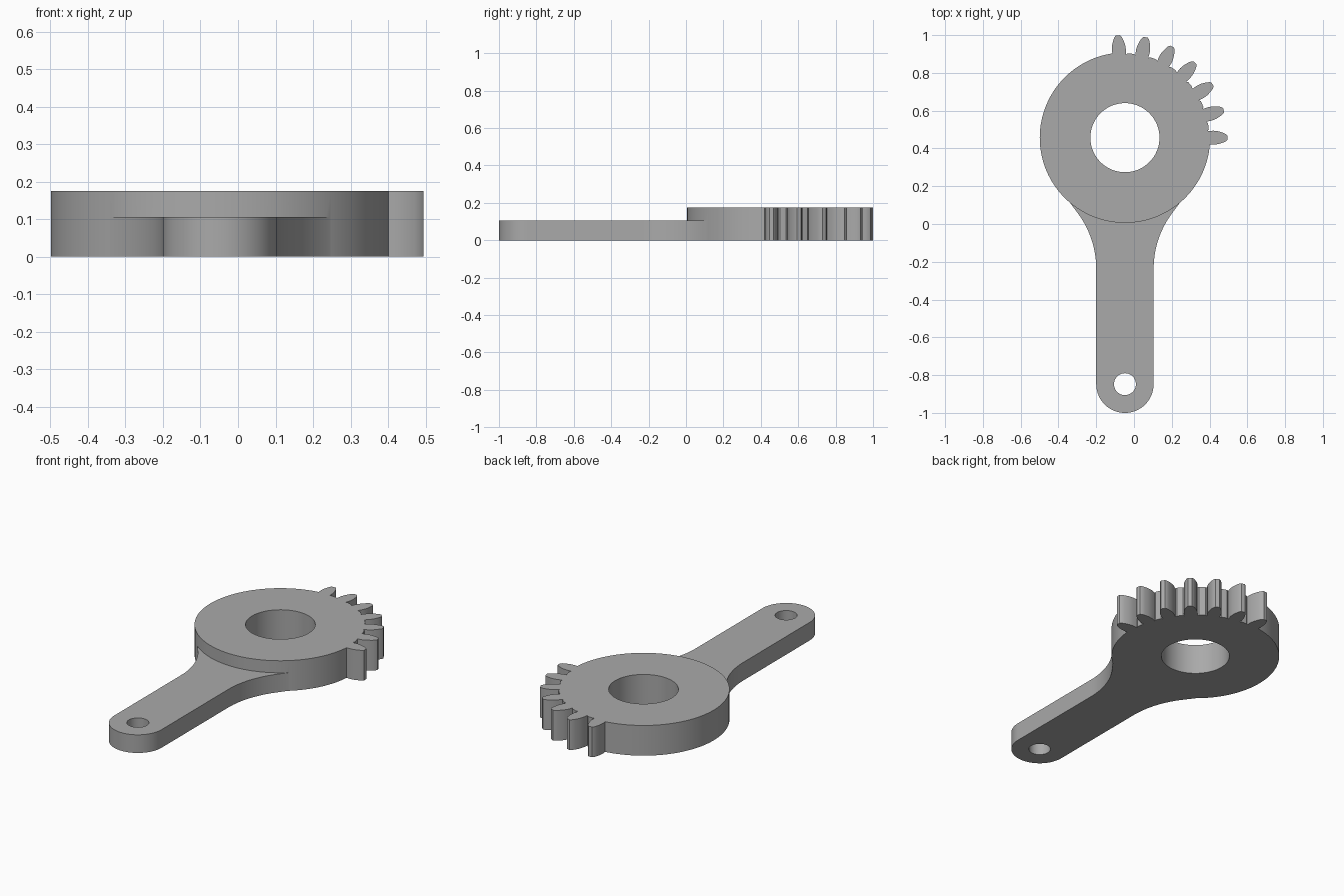
import bpy, bmesh
from math import sin, cos, tan, pi, radians, asin, sqrt
from mathutils import Vector

old = bpy.data.objects.get("Cube")
if old:
    bpy.data.objects.remove(old, do_unlink=True)

CX, CY = -0.048, 0.457           # hub centre
HUB_R, BORE_R, HUB_H = 0.451, 0.183, 0.175
ARM_W, ARM_H, PIN_Y, PIN_R = 0.152, 0.105, -0.848, 0.058

grey = bpy.data.materials.new("grey metal")
colour = (0.4, 0.4, 0.4, 1)
grey.diffuse_color = colour
grey.use_nodes = True
grey.node_tree.nodes["Principled BSDF"].inputs["Base Color"].default_value = colour


def arc(x, y, r, start, end, steps):
    """Points along an arc, angles in radians."""
    return [Vector((x + r * cos(start + (end - start) * i / steps),
                    y + r * sin(start + (end - start) * i / steps), 0))
            for i in range(steps + 1)]


def plate(name, loops, height):
    """Flat plate from an outline and its holes, raised to a height."""
    bm = bmesh.new()
    edges = []
    for loop in loops:
        verts = [bm.verts.new(p) for p in loop]
        edges += [bm.edges.new((v, verts[i - 1])) for i, v in enumerate(verts)]
    bmesh.ops.triangle_fill(bm, edges=edges, use_beauty=True, use_dissolve=False)
    grown = bmesh.ops.extrude_face_region(bm, geom=bm.faces[:], use_keep_orig=True)
    top = [g for g in grown["geom"] if isinstance(g, bmesh.types.BMVert)]
    bmesh.ops.translate(bm, verts=top, vec=(0, 0, height))
    bmesh.ops.recalc_face_normals(bm, faces=bm.faces[:])
    mesh = bpy.data.meshes.new(name)
    bm.to_mesh(mesh)
    bm.free()
    mesh.materials.append(grey)
    obj = bpy.data.objects.new(name, mesh)
    bpy.context.collection.objects.link(obj)
    return obj


# Gear hub: seven teeth on a quarter of the rim, plain rim elsewhere
STEP = 2 * pi / 23
TEETH = 7
flank = [(0.44, 0.035), (0.47, 0.037), (0.495, 0.034), (0.52, 0.026),
         (0.535, 0.019), (0.543, 0.011)]      # radius, half width
base = asin(flank[0][1] / flank[0][0])
outline = []
for n in range(TEETH):
    a = n * STEP
    out = Vector((cos(a), sin(a), 0))
    side = Vector((-sin(a), cos(a), 0))
    centre = Vector((CX, CY, 0))
    outline += [centre + out * sqrt(r * r - w * w) - side * w for r, w in flank]
    outline += [centre + out * sqrt(r * r - w * w) + side * w for r, w in reversed(flank)]
    if n < TEETH - 1:
        outline += arc(CX, CY, 0.446, a + base + 0.02, a + STEP - base - 0.02, 4)
outline += arc(CX, CY, HUB_R, (TEETH - 1) * STEP + base, 2 * pi - base, 110)
bore = arc(CX, CY, BORE_R, 0, 2 * pi, 64)[:-1]
hub = plate("lever_gear", [outline, bore], HUB_H)

# Arm: straight bar, rounded end, filleted flare running into the hub
flare = radians(37)
fx, fy = 0.44 * cos(flare), CY - 0.44 * sin(flare)
corner_y = fy - (fx - ARM_W) / tan(flare)
reach = 0.165
fillet = reach / tan(flare / 2)
right = [Vector((CX + fx, fy, 0))]
right += arc(CX + ARM_W + fillet, corner_y - reach, fillet, pi - flare, pi, 16)
left = [Vector((2 * CX - p.x, p.y, 0)) for p in reversed(right)]
tip = arc(CX, PIN_Y, ARM_W, 0, -pi, 32)
pin = arc(CX, PIN_Y, PIN_R, 0, 2 * pi, 40)[:-1]
arm = plate("arm", [right + tip + left, pin], ARM_H)

# Join the arm into the hub as one solid
join = hub.modifiers.new("join", 'BOOLEAN')
join.operation = 'UNION'
join.solver = 'EXACT'
join.object = arm
bpy.ops.object.select_all(action='DESELECT')
hub.select_set(True)
bpy.context.view_layer.objects.active = hub
bpy.ops.object.modifier_apply(modifier=join.name)
bpy.data.objects.remove(arm, do_unlink=True)
bpy.ops.object.shade_smooth_by_angle(angle=radians(25))
